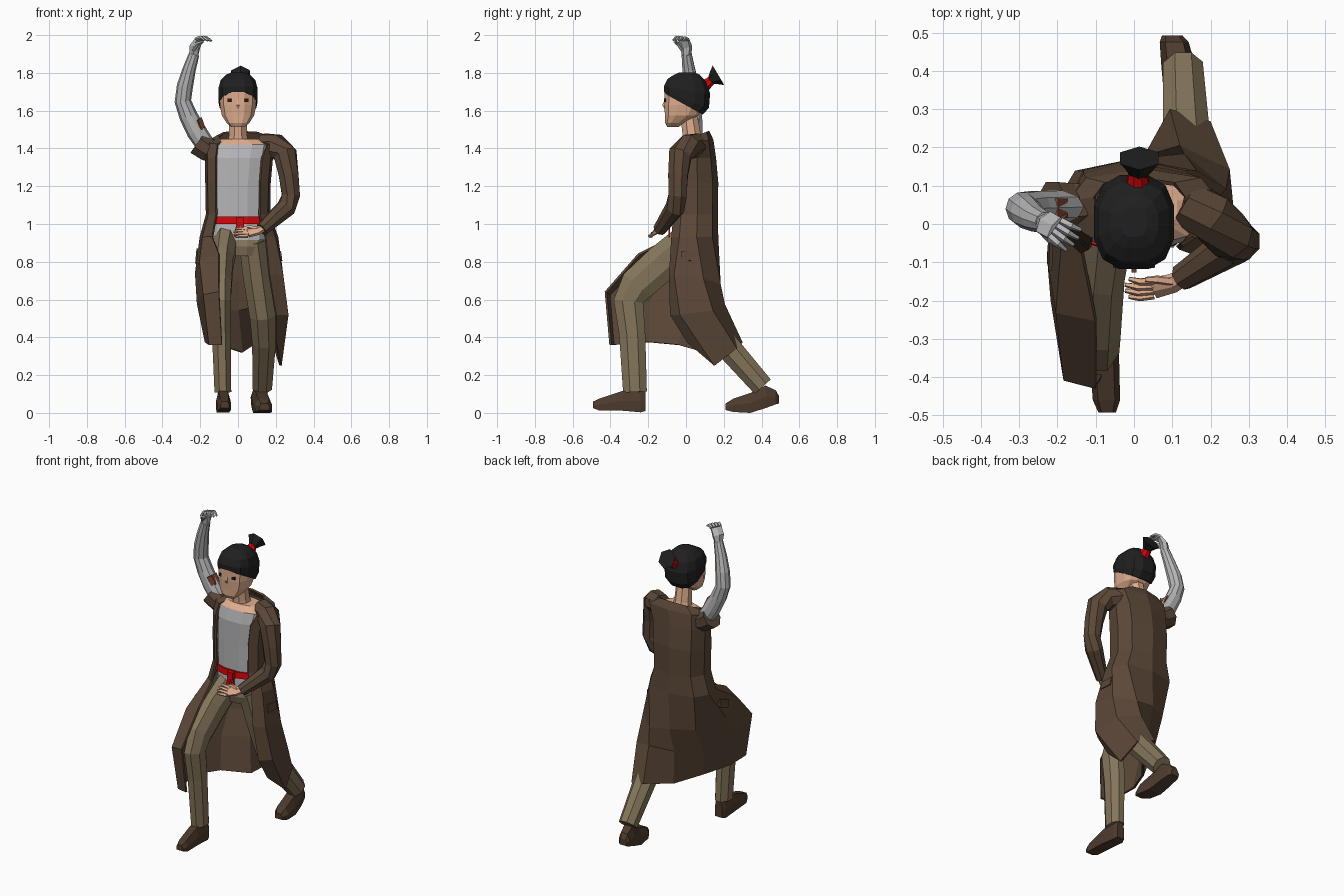
import bpy, bmesh, math
from mathutils import Vector as V


def material(name, *rgb):
    m = bpy.data.materials.new(name)
    m.diffuse_color = (*rgb, 1)
    return m


COAT = material("coat brown", 0.105, 0.064, 0.039)
PANTS = material("khaki", 0.235, 0.18, 0.105)
SKIN = material("skin", 0.74, 0.42, 0.27)
HAIR = material("black", 0.014, 0.014, 0.014)
GREY = material("pale grey", 0.47, 0.47, 0.48)
RED = material("red", 0.65, 0.002, 0.003)
SHOE = material("shoe brown", 0.075, 0.043, 0.026)
RUST = material("rust", 0.26, 0.075, 0.04)


def loft(name, rings, mat, closed=True, thick=0):
    """Skin a list of point rings; closed rings get end caps."""
    bm = bmesh.new()
    vs = [[bm.verts.new(p) for p in r] for r in rings]
    n = len(rings[0])
    for a, b in zip(vs, vs[1:]):
        for i in range(n if closed else n - 1):
            j = (i + 1) % n
            bm.faces.new((a[i], a[j], b[j], b[i]))
    if closed:
        bm.faces.new(vs[0][::-1])
        bm.faces.new(vs[-1])
    bmesh.ops.recalc_face_normals(bm, faces=bm.faces)
    me = bpy.data.meshes.new(name)
    bm.to_mesh(me)
    bm.free()
    me.materials.append(mat)
    ob = bpy.data.objects.new(name, me)
    bpy.context.collection.objects.link(ob)
    if thick:
        s = ob.modifiers.new("thickness", "SOLIDIFY")
        s.thickness, s.offset = thick, 0
    return ob


def spow(v, p):
    return math.copysign(abs(v) ** p, v)


def oval(z, cx, cy, rx, ry, angles, tilt=0, p=0.77):
    """Horizontal rounded-box ring; angle 0 is the front."""
    out = []
    for a in angles:
        x = cx - rx * spow(math.sin(math.radians(a)), p)
        y = cy - ry * spow(math.cos(math.radians(a)), p)
        out.append((x, y, z + tilt * y))
    return out


def body(name, rows, mat, n=12):
    ang = [360 * (i + .5) / n for i in range(n)]
    return loft(name, [oval(*r[:5], ang, *r[5:]) for r in rows], mat)


def tube(name, pts, mat, n=8, side=(1, 0, 0)):
    """Tube along (x, y, z, radius along side, other radius)."""
    c = [V(p[:3]) for p in pts]
    rings = []
    for i, p in enumerate(pts):
        t = (c[min(i + 1, len(c) - 1)] - c[max(i - 1, 0)]).normalized()
        v = t.cross(V(side)).normalized()
        u = v.cross(t)
        rings.append([c[i] + u * p[3] * math.cos(a) + v * p[-1] * math.sin(a)
                      for a in [2 * math.pi * (k + .5) / n for k in range(n)]])
    return loft(name, rings, mat)


def box(name, loc, size, mat, rot=(0, 0, 0)):
    x, y, z = (s / 2 for s in size)
    ob = loft(name, [[(-x, -y, h), (x, -y, h), (x, y, h), (-x, y, h)] for h in (-z, z)], mat)
    ob.location, ob.rotation_euler = loc, rot
    return ob


def fingers(name, base, spread, mid, tip, mat):
    """Four curled fingers fanned along the spread vector."""
    for k in range(4):
        o = V(spread) * (k - 1.5)
        w = 1.0 - 0.12 * abs(k - 1.5)
        b = V(base)
        pts = [b + o, b + V(mid) * w + o * 1.15, b + V(tip) * w + o * 1.3]
        tube(f"{name}_{k + 1}", [(*q, r) for q, r in zip(pts, (.011, .010, .006))], mat, 5, (.1, .2, 1))


# Head, hair and topknot
body("face", [(1.513, 0, -.07, .035, .03), (1.535, 0, -.06, .062, .052), (1.575, 0, -.022, .088, .092),
              (1.63, 0, -.005, .099, .113), (1.70, 0, 0, .1, .118), (1.75, 0, 0, .085, .095)], SKIN)
body("hair", [(1.628, 0, -.012, .1, .104, -.55), (1.66, 0, .003, .106, .122, -.36), (1.71, 0, .005, .107, .126, -.15),
              (1.76, 0, .005, .094, .106, -.08), (1.79, 0, .005, .065, .07), (1.803, 0, .005, .035, .04)], HAIR)
tube("neck", [(0, .045, 1.40, .065), (0, .03, 1.47, .052), (0, .015, 1.58, .048)], SKIN)
tube("nose", [(0, -.110, 1.655, .005), (0, -.119, 1.628, .010), (0, -.110, 1.615, .008)], SKIN, 4)
for s in (-1, 1):
    box("eye", (s * .045, -.111, 1.655), (.02, .009, .018), HAIR, (0, 0, s * .15))

tube("hair_tie", [(.01, .085, 1.712, .034), (.01, .115, 1.745, .03), (.01, .14, 1.765, .024)], RED)
tube("topknot", [(.012, .128, 1.758, .024, .02), (.014, .155, 1.777, .043, .045),
                 (.014, .172, 1.787, .058, .06)], HAIR, 6)

# Torso, with bare skin above the neckline
torso = body("shirt", [(.915, 0, .03, .15, .1), (1.02, 0, .025, .138, .09), (1.2, 0, .03, .145, .098),
                       (1.35, .01, .03, .152, .1), (1.42, .02, .035, .155, .087),
                       (1.45, .015, .04, .1, .06)], GREY)
torso.data.materials.append(SKIN)
for f in torso.data.polygons:
    f.material_index = int(f.center.z > 1.43)
body("belt", [(1.0, 0, .025, .145, .103), (1.04, 0, .025, .143, .101)], RED)
box("belt_knot", (.01, -.083, 1.015), (.04, .03, .045), RED)
for x, r in ((-.005, .2), (.025, -.12)):
    box("belt_tail", (x, -.088, .968), (.02, .009, .075), RED, (0, r, 0))
body("hips", [(.83, .01, .02, .1, .08), (.88, 0, .02, .14, .095), (.96, 0, .03, .135, .088)], PANTS)

# Legs and shoes
tube("front_leg", [(-.065, .01, .91, .07, .1), (-.082, -.12, .80, .062, .105), (-.09, -.26, .675, .06, .1),
                   (-.092, -.305, .59, .058, .085), (-.088, -.285, .42, .054, .075),
                   (-.08, -.27, .11, .048, .068)], PANTS)
tube("rear_leg", [(.075, .03, .91, .075, .1), (.1, .065, .72, .078, .092), (.13, .11, .52, .074, .085),
                  (.138, .19, .385, .068, .073), (.128, .405, .14, .056, .062)], PANTS)


def shoe(name, rows):
    """Rows are (x, y, bottom, top, half width)."""
    loft(name, [[(x - w, y, lo), (x + w, y, lo), (x + w * 1.05, y, lo + (hi - lo) * .5), (x + w * .65, y, hi),
                 (x - w * .65, y, hi), (x - w * 1.05, y, lo + (hi - lo) * .5)]
                for x, y, lo, hi, w in rows], SHOE)


shoe("front_shoe", [(-.07, -.492, .025, .06, .022), (-.072, -.46, .013, .075, .034), (-.078, -.34, .012, .115, .037),
                    (-.08, -.24, .003, .125, .034), (-.08, -.215, .01, .12, .025)])
shoe("rear_shoe", [(.14, .21, .015, .05, .025), (.135, .25, .005, .075, .044), (.125, .34, .0, .105, .045),
                   (.115, .42, .025, .145, .042), (.105, .475, .045, .12, .036), (.10, .492, .05, .09, .026)])

# Long open coat: bodice from rounded rings, skirt follows the lunge
cols = (38, 65, 95, 135, 180, 225, 265, 295, 322)
rows = [oval(*r[:5], cols, *r[5:]) for r in (
    (1.432, .015, .062, .118, .055, .5), (1.425, .025, .045, .192, .094, .15),
    (1.35, .005, .04, .175, .113), (1.22, 0, .04, .168, .125),
    (1.05, 0, .04, .165, .123), (.93, .005, .035, .203, .13))]
thigh = [(-.10, -.25, .84), (-.2, -.23, .8), (-.222, -.08, .74), (-.13, .09, .7), (0, .165, .7),
         (.13, .178, .68), (.235, .09, .71), (.235, -.06, .73), (.165, -.085, .73)]
knee = [(-.10, -.425, .64), (-.18, -.405, .625), (-.212, -.2, .58), (-.135, .02, .55), (0, .12, .54),
        (.12, .2, .575), (.245, .14, .54), (.262, -.03, .52), (.2, -.08, .52)]
hem = [(-.085, -.4, .36), (-.15, -.385, .36), (-.17, -.2, .375), (-.1, -.04, .36), (.02, .1, .32),
       (.095, .295, .37), (.195, .265, .34), (.225, .15, .25), (.2, .01, .375)]
loft("coat", rows + [thigh, knee, hem], COAT, closed=False, thick=.012)
box("pocket_flap", (.227, .02, .83), (.009, .09, .05), COAT, (-.05, -.13, 0))
box("pocket_flap", (-.219, -.07, .83), (.009, .09, .05), COAT, (.4, .09, 0))

# Bent arm in a full sleeve, hand held at the waist
tube("long_sleeve", [(.13, .06, 1.42, .062), (.2, .02, 1.412, .068), (.25, -.03, 1.37, .065),
                     (.268, -.042, 1.26, .056), (.28, -.045, 1.15, .052), (.255, -.058, 1.085, .053),
                     (.125, -.14, .97, .036)], COAT, 8, (0, 1, .2))
tube("waist_hand", [(.14, -.135, .98, .02, .022), (.1, -.155, .963, .03, .016),
                    (.05, -.168, .952, .034, .013)], SKIN, 6, (0, .75, .6))
fingers("waist_finger", (.052, -.168, .952), (0, -.012, -.011), (-.045, -.004, .004), (-.08, .002, 0), SKIN)
tube("waist_thumb", [(.1, -.15, .975, .012), (.06, -.145, .985, .011), (.03, -.145, .98, .007)], SKIN, 5, (0, 0, 1))

# Raised arm: short torn sleeve, grey arm and curled hand
tube("short_sleeve", [(-.1, .05, 1.38, .062), (-.165, .045, 1.395, .066), (-.215, .045, 1.43, .07)],
     COAT, 8, (0, 1, 0))
tube("raised_arm", [(-.16, .045, 1.40, .045, .05), (-.22, .043, 1.49, .046, .053), (-.262, .042, 1.57, .046, .049),
                    (-.292, .04, 1.65, .044), (-.281, .03, 1.73, .043), (-.258, .014, 1.82, .035),
                    (-.232, .003, 1.9, .028)], GREY, 10, (0, 1, 0))
box("rust_patch", (-.195, .009, 1.53), (.03, .009, .06), RUST, (0, -.45, .75))
box("rust_patch_side", (-.19, .042, 1.53), (.009, .05, .06), RUST, (0, -.45, 0))
tube("raised_hand", [(-.234, .004, 1.89, .024, .026), (-.228, .0, 1.94, .037, .024),
                     (-.205, -.012, 1.978, .036, .014)], GREY, 6, (.6, .8, 0))
fingers("raised_finger", (-.205, -.012, 1.978), (.010, .0135, -.001), (.03, -.02, .01), (.056, -.036, -.008), GREY)
tube("raised_thumb", [(-.235, -.02, 1.925, .013), (-.215, -.045, 1.955, .011), (-.185, -.06, 1.965, .007)],
     GREY, 5, (0, 0, 1))
